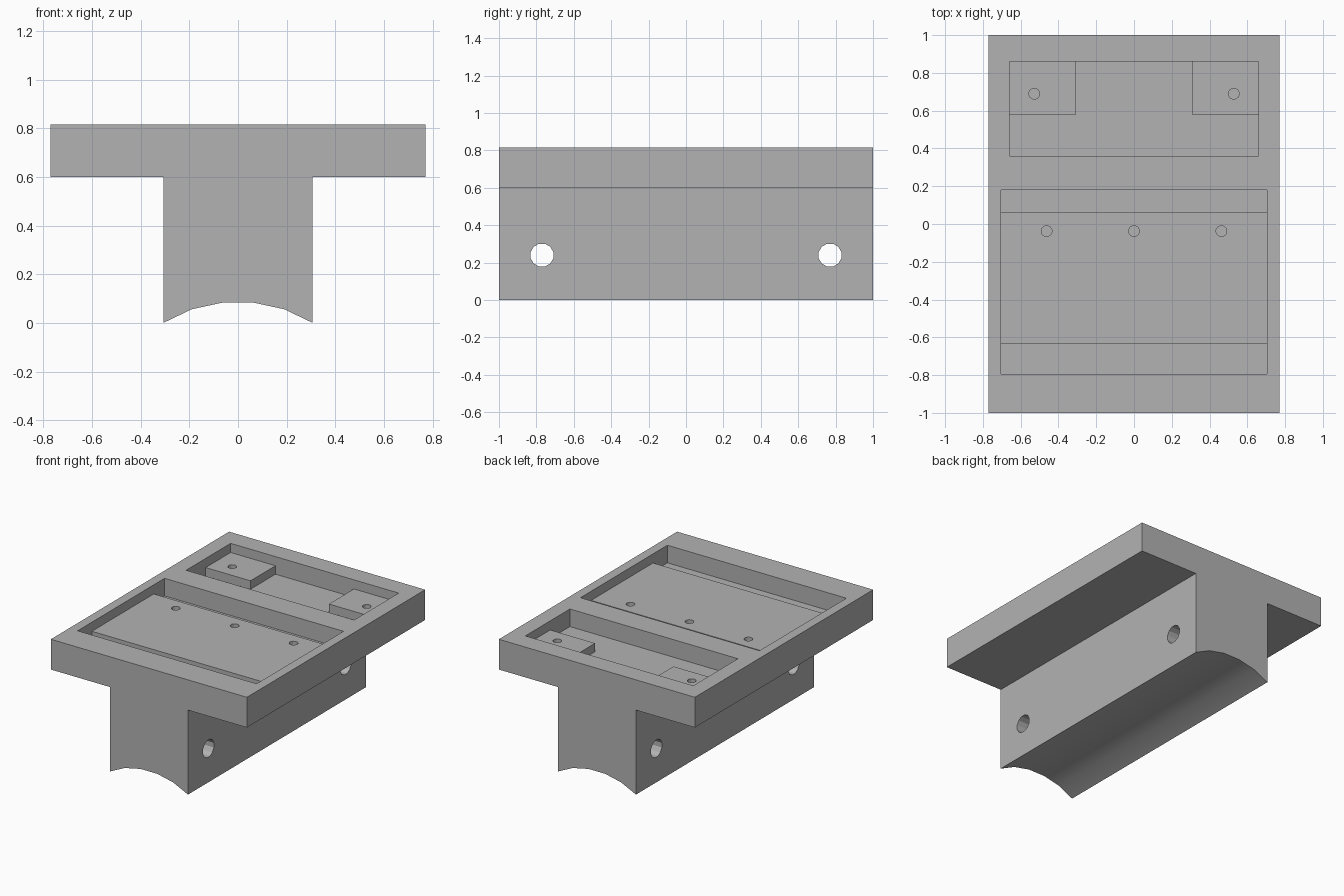
import bpy, bmesh, math
from mathutils import Vector

if "Cube" in bpy.data.objects:
    bpy.data.objects.remove(bpy.data.objects["Cube"], do_unlink=True)

grey = bpy.data.materials.new("plain grey")
grey.use_nodes = True
grey.diffuse_color = (0.45, 0.45, 0.45, 1)
grey.node_tree.nodes["Principled BSDF"].inputs["Base Color"].default_value = grey.diffuse_color


def prism(name, outline, axis, low, high):
    """Extrude a 2D outline along an axis; the other two axes keep their order."""
    bm = bmesh.new()
    verts = []
    for point in outline:
        co = list(point)
        co.insert(axis, low)
        verts.append(bm.verts.new(co))
    face = bm.faces.new(verts)
    new = bmesh.ops.extrude_face_region(bm, geom=[face])["geom"]
    shift = Vector((0, 0, 0))
    shift[axis] = high - low
    bmesh.ops.translate(bm, vec=shift, verts=[v for v in new if isinstance(v, bmesh.types.BMVert)])
    bmesh.ops.recalc_face_normals(bm, faces=bm.faces)
    mesh = bpy.data.meshes.new(name)
    bm.to_mesh(mesh)
    bm.free()
    mesh.materials.append(grey)
    obj = bpy.data.objects.new(name, mesh)
    bpy.context.collection.objects.link(obj)
    return obj


def rect(a0, a1, b0, b1):
    return [(a0, b0), (a1, b0), (a1, b1), (a0, b1)]


def circle(a, b, radius, sides=12):
    turn = [2 * math.pi * (i + 0.5) / sides for i in range(sides)]
    return [(a + radius * math.cos(t), b + radius * math.sin(t)) for t in turn]


def cut(target, cutter):
    cutter.hide_render = True
    mod = target.modifiers.new("cut", "BOOLEAN")
    mod.operation, mod.solver, mod.object = "DIFFERENCE", "EXACT", cutter
    bpy.context.view_layer.objects.active = target
    bpy.ops.object.modifier_apply(modifier=mod.name)
    bpy.data.objects.remove(cutter, do_unlink=True)


TOP, UNDER, PAD, FLOOR, ABOVE = 0.815, 0.6, 0.75, 0.69, 1.0

# T-shaped body with a shallow arched foot
half = [(0.065, 0.083), (0.19, 0.056), (0.307, 0), (0.307, UNDER), (0.77, UNDER), (0.77, TOP)]
body = prism("mount_body", half + [(-x, z) for x, z in reversed(half)], 1, -1, 1)

# Large front tray: a raised bed between two troughs
bed = [(0.18, ABOVE), (0.18, FLOOR), (0.06, FLOOR), (0.06, PAD),
       (-0.635, PAD), (-0.635, FLOOR), (-0.795, FLOOR), (-0.795, ABOVE)]
cut(body, prism("front_tray_cutter", bed, 0, -0.703, 0.703))

# Small rear tray: a deep T-shaped floor leaves two corner pads
cut(body, prism("rear_tray_cutter", rect(-0.66, 0.66, 0.36, 0.86), 2, PAD, ABOVE))
tee = [(0.66, 0.36), (0.66, 0.58), (0.308, 0.58), (0.308, 0.86)]
cut(body, prism("rear_floor_cutter", tee + [(-x, y) for x, y in reversed(tee)], 2, FLOOR, ABOVE))

# Blind screw holes in the bed and the corner pads
for x, y in [(-0.463, -0.038), (0, -0.038), (0.463, -0.038), (-0.528, 0.69), (0.528, 0.69)]:
    cut(body, prism("screw_hole_cutter", circle(x, y, 0.029), 2, 0.64, ABOVE))

# Cross holes through the stem
for y in (-0.77, 0.77):
    cut(body, prism("cross_hole_cutter", circle(y, 0.24, 0.063), 0, -0.5, 0.5))

# Smooth the arch, keep every other edge crisp
bpy.ops.object.select_all(action="DESELECT")
body.select_set(True)
bpy.context.view_layer.objects.active = body
bpy.ops.object.shade_smooth_by_angle(angle=math.radians(25))
